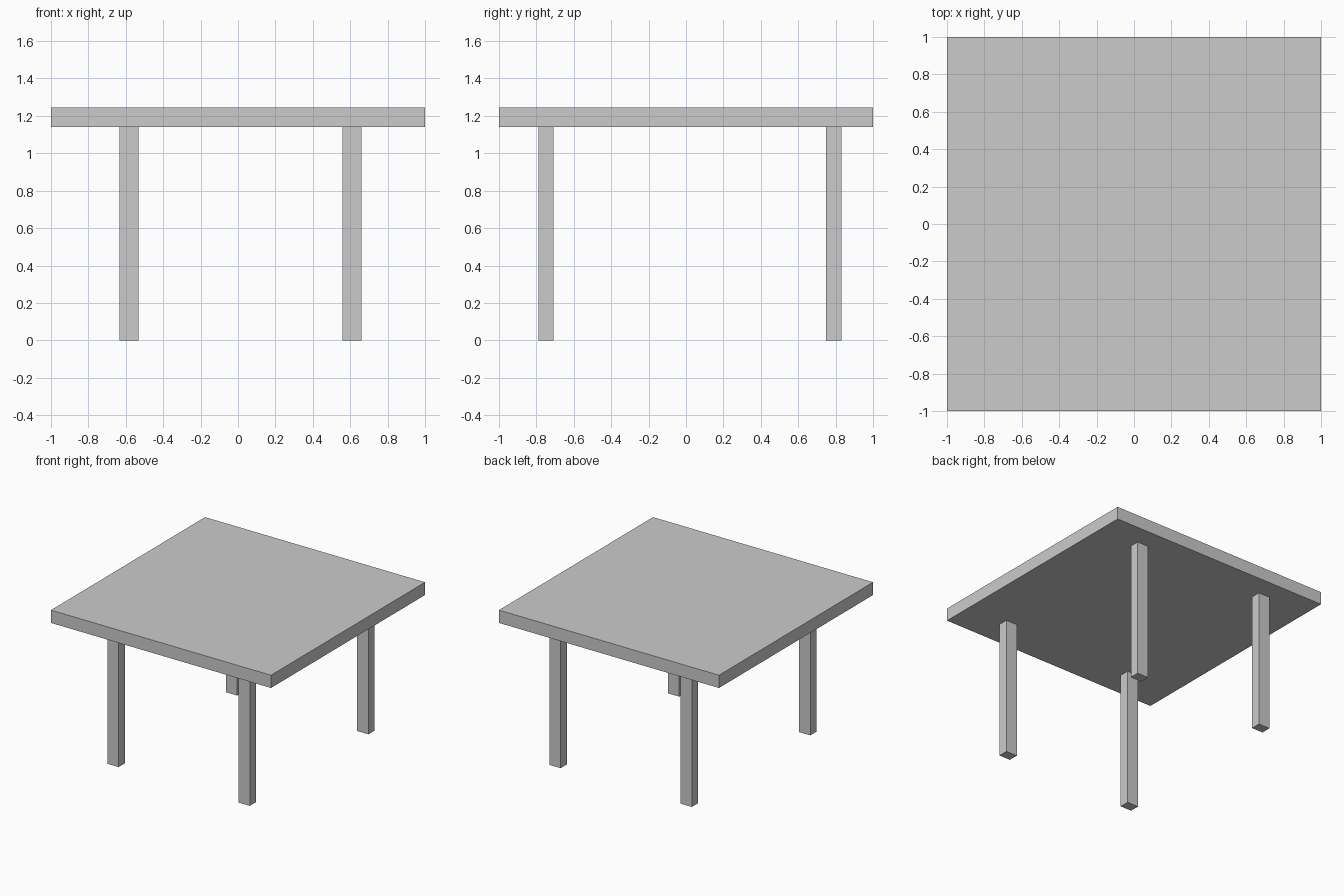
import bpy

if "Cube" in bpy.data.objects:
    bpy.data.objects.remove(bpy.data.objects["Cube"])


def box(name, size, center):
    bpy.ops.mesh.primitive_cube_add(size=1, location=center)
    ob = bpy.context.object
    ob.name = name
    ob.scale = size
    bpy.ops.object.transform_apply(location=False, rotation=False, scale=True)
    return ob


LEG_HEIGHT = 1.14
TOP_THICKNESS = 0.105

# Square table top
box("table_top", (2, 2, TOP_THICKNESS), (0, 0, LEG_HEIGHT + TOP_THICKNESS / 2))

# Four legs, set slightly off centre towards the back right
for side, x in (("left", -0.583), ("right", 0.609)):
    for end, y in (("front", -0.749), ("back", 0.79)):
        box(f"{end}_{side}_leg", (0.102, 0.081, LEG_HEIGHT), (x, y, LEG_HEIGHT / 2))
